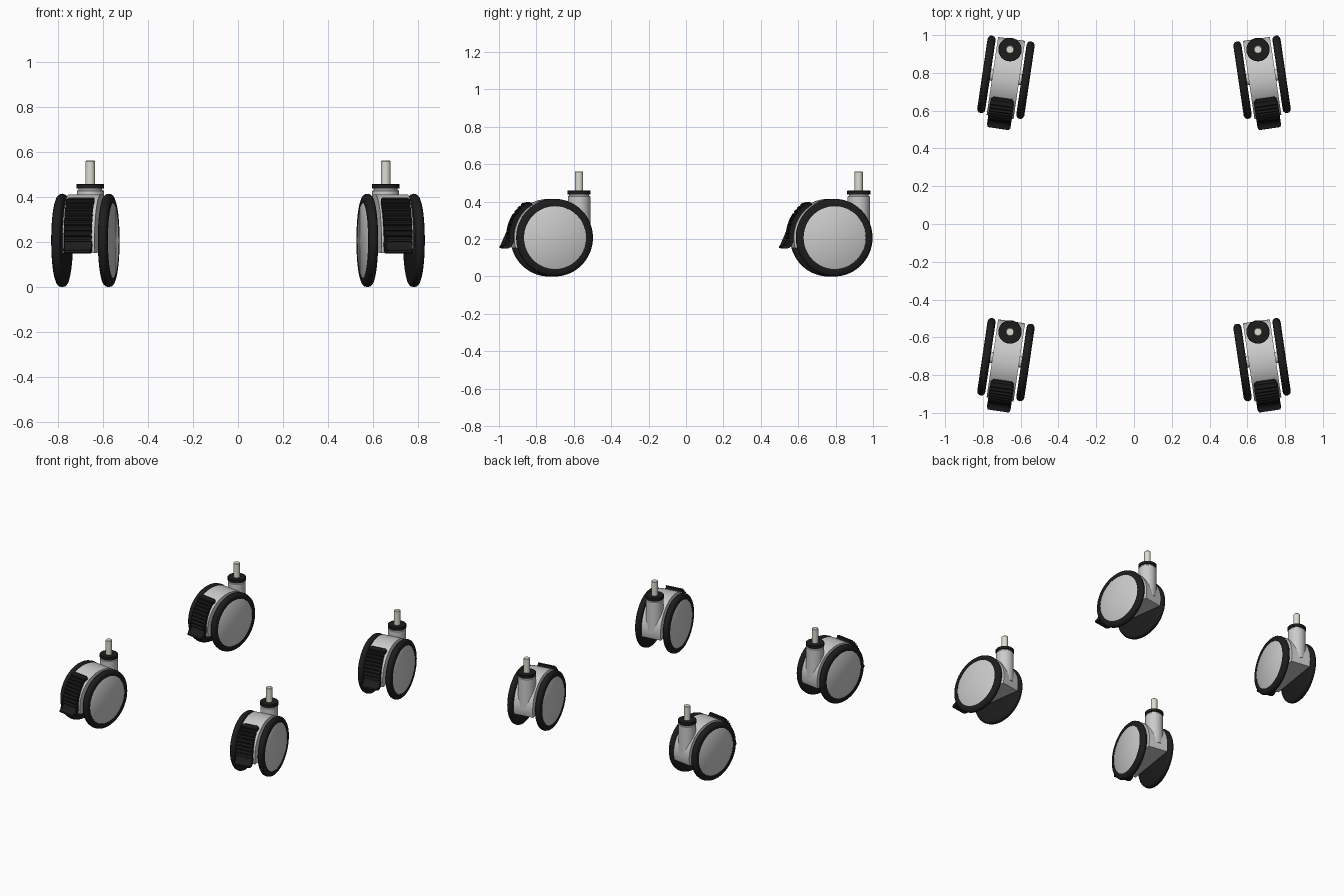
import bpy, bmesh, math
from mathutils import Matrix

if "Cube" in bpy.data.objects:
    bpy.data.objects.remove(bpy.data.objects["Cube"])

R = 0.2075               # wheel radius, also axle height
TURN = math.radians(8.4)
STEM_Y = 0.148           # swivel offset behind the axle


def material(name, rgb):
    m = bpy.data.materials.new(name)
    m.diffuse_color = (*rgb, 1)
    m.use_nodes = True
    m.node_tree.nodes["Principled BSDF"].inputs["Base Color"].default_value = m.diffuse_color
    return m


BLACK = material("black_rubber", (0.012, 0.012, 0.012))
CREAM = material("pale_metal", (0.72, 0.72, 0.65))


def finish(bm, name, mat=None):
    bmesh.ops.recalc_face_normals(bm, faces=bm.faces)
    me = bpy.data.meshes.new(name)
    bm.to_mesh(me)
    bm.free()
    if mat:
        me.materials.append(mat)
    me.shade_smooth()
    me.set_sharp_from_angle(angle=math.radians(35))
    return name, me


def lathe(name, profile, matrix, mat=None, steps=64):
    """Spin (radius, height) points around z, then place with matrix."""
    bm = bmesh.new()
    vs = [bm.verts.new((r, 0, h)) for r, h in profile]
    es = [bm.edges.new(p) for p in zip(vs, vs[1:])]
    bmesh.ops.spin(bm, geom=vs + es, cent=(0, 0, 0), axis=(0, 0, 1),
                   angle=math.tau, steps=steps)
    bmesh.ops.remove_doubles(bm, verts=bm.verts, dist=1e-5)
    bmesh.ops.transform(bm, matrix=matrix, verts=bm.verts)
    return finish(bm, name, mat)


def prism(name, points, mat=None):
    """Side outline of (y, z, half_width) points extruded across x."""
    bm = bmesh.new()
    a = [bm.verts.new((-w, y, z)) for y, z, w in points]
    b = [bm.verts.new((w, y, z)) for y, z, w in points]
    n = len(points)
    for i in range(n):
        j = (i + 1) % n
        bm.faces.new((a[i], a[j], b[j], b[i]))
    caps = [bm.faces.new(a), bm.faces.new(b)]
    bmesh.ops.triangulate(bm, faces=caps)
    return finish(bm, name, mat)


def polar(r, deg, w):
    """Point around the axle; 0 is the pedal side, 90 is up."""
    t = math.radians(deg)
    return (-r * math.cos(t), R + r * math.sin(t), w)


parts = []

# twin wheels: rounded tyre with closed inner face, and outer hub disc
tyre = [(0, 0.083), (0.185, 0.083), (0.197, 0.086), (0.2045, 0.093),
        (R, 0.104), (0.205, 0.115), (0.198, 0.122), (0.187, 0.126),
        (0.168, 0.126), (0.168, 0.118)]
hub = [(0.168, 0.118), (0.168, 0.1235), (0.165, 0.1255), (0, 0.1255)]
for side, label in ((1, "right"), (-1, "left")):
    m = Matrix.Translation((0, 0, R)) @ Matrix.Rotation(side * math.pi / 2, 4, 'Y')
    parts.append(lathe(label + "_tyre", tyre, m, BLACK, 72))
    parts.append(lathe(label + "_hub_disc", hub, m, None, 72))

# axle joining the wheels
axle_m = Matrix.Translation((0, 0, R)) @ Matrix.Rotation(math.pi / 2, 4, 'Y')
parts.append(lathe("axle", [(0, -0.085), (0.03, -0.085), (0.03, 0.085), (0, 0.085)],
                   axle_m, None, 32))

# curved body between the wheels, flat underneath
HW = 0.072
body = [polar(0.205 + 0.008 * max(0, math.cos(math.radians(d))), d, HW)
        for d in range(-15, 196, 5)]
parts.append(prism("fork_body", body))

# ribbed brake pedal wrapping the front, with a lip at the bottom
PW = 0.063
pedal = [polar(0.205, 58, PW - 0.015), polar(0.222, 58, PW - 0.015),
         polar(0.229, 56, PW - 0.006)]
RIBS = 9
for i in range(RIBS):
    d = 53 - i * 6.2
    pedal += [polar(0.230, d, PW), polar(0.238, d - 2.5, PW),
              polar(0.238, d - 4.3, PW), polar(0.230, d - 5.4, PW)]
pedal += [(-0.238, 0.185, PW), (-0.247, 0.172, PW), (-0.260, 0.165, PW),
          (-0.274, 0.163, PW - 0.006), (-0.275, 0.153, PW - 0.008),
          (-0.262, 0.150, PW), (-0.240, 0.151, PW), (-0.226, 0.160, PW),
          (-0.218, 0.180, PW)]
pedal += [polar(0.205, d, PW) for d in range(0, 56, 6)]
parts.append(prism("brake_pedal", pedal, BLACK))

# swivel housing, spacer ring, collar and mounting pin
stem_m = Matrix.Translation((0, STEM_Y, 0))
parts.append(lathe("swivel_housing", [(0, 0.2), (0.06, 0.2), (0.06, 0.427),
                                      (0.056, 0.431), (0, 0.431)], stem_m))
parts.append(lathe("spacer_ring", [(0, 0.428), (0.053, 0.428), (0.053, 0.44),
                                   (0, 0.44)], stem_m))
parts.append(lathe("collar", [(0, 0.438), (0.062, 0.438), (0.062, 0.457),
                              (0.06, 0.459), (0, 0.459)], stem_m, BLACK))
parts.append(lathe("mounting_pin", [(0, 0.455), (0.022, 0.455), (0.022, 0.559),
                                    (0.019, 0.5625), (0, 0.5625)], stem_m, CREAM, 32))

# four casters, toed symmetrically left and right
for y, row in ((-0.718, "front"), (0.777, "back")):
    for side, label in ((1, "right"), (-1, "left")):
        place = (Matrix.Translation((side * 0.678, y, 0))
                 @ Matrix.Rotation(side * TURN, 4, 'Z'))
        for name, me in parts:
            ob = bpy.data.objects.new(f"{row}_{label}_caster_{name}", me)
            ob.matrix_world = place
            bpy.context.collection.objects.link(ob)
